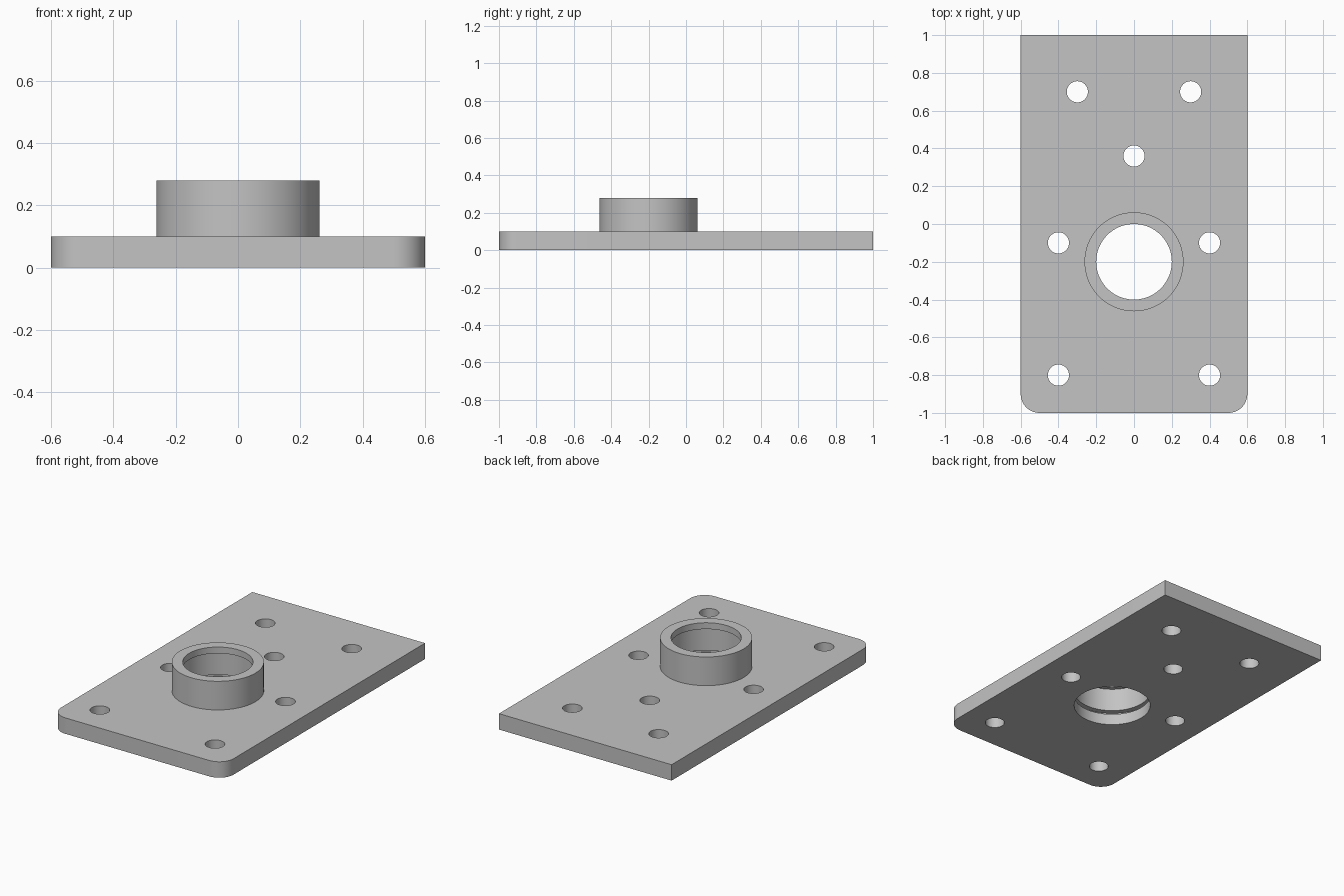
import bpy, bmesh, math

cube = bpy.data.objects.get("Cube")
if cube:
    bpy.data.objects.remove(cube, do_unlink=True)

T = 0.1                 # plate thickness
BOSS_Y = -0.2           # centre of the bearing boss
SEG = 96

grey = bpy.data.materials.new("machined_grey")
grey.use_nodes = True
colour = (0.55, 0.55, 0.55, 1)
grey.diffuse_color = colour
grey.node_tree.nodes["Principled BSDF"].inputs["Base Color"].default_value = colour


def finish(name, bm, helper=False):
    bmesh.ops.recalc_face_normals(bm, faces=bm.faces)
    mesh = bpy.data.meshes.new(name)
    bm.to_mesh(mesh)
    bm.free()
    ob = bpy.data.objects.new(name, mesh)
    bpy.context.collection.objects.link(ob)
    mesh.materials.append(grey)
    if helper:
        ob.hide_render = True
    return ob


def turned(name, profile, x, y, seg=SEG):
    """Solid of revolution from (radius, z) points, capped at both ends."""
    bm = bmesh.new()
    rings = []
    for r, z in profile:
        rings.append([bm.verts.new((x + r * math.cos(2 * math.pi * i / seg),
                                    y + r * math.sin(2 * math.pi * i / seg), z))
                      for i in range(seg)])
    for a, b in zip(rings, rings[1:]):
        for i in range(seg):
            j = (i + 1) % seg
            bm.faces.new((a[i], a[j], b[j], b[i]))
    bm.faces.new(rings[0])
    bm.faces.new(rings[-1])
    return finish(name, bm, helper=True)


def combine(target, tool, operation):
    mod = target.modifiers.new(tool.name, "BOOLEAN")
    mod.operation = operation
    mod.solver = "EXACT"
    mod.object = tool
    bpy.context.view_layer.objects.active = target
    bpy.ops.object.modifier_apply(modifier=mod.name)
    bpy.data.objects.remove(tool, do_unlink=True)


# Plate with square back corners and rounded front corners
W, L, R, STEPS = 0.6, 1.0, 0.1, 16
outline = [(W, L), (-W, L)]
for cx, start in ((-W + R, math.pi), (W - R, 1.5 * math.pi)):
    for i in range(STEPS + 1):
        a = start + 0.5 * math.pi * i / STEPS
        outline.append((cx + R * math.cos(a), -L + R + R * math.sin(a)))
bm = bmesh.new()
base = bm.faces.new([bm.verts.new((x, y, 0)) for x, y in outline])
top = bmesh.ops.extrude_face_region(bm, geom=[base])["geom"]
bmesh.ops.translate(bm, vec=(0, 0, T),
                    verts=[v for v in top if isinstance(v, bmesh.types.BMVert)])
plate = finish("flanged_bearing_plate", bm)

# Raised boss
boss = turned("boss", [(0.262, T / 2), (0.262, 0.28)], 0, BOSS_Y)
combine(plate, boss, "UNION")

# Bearing pocket from below, with retaining groove and narrower top lip
bore = turned("bore", [(0.224, -0.1), (0.224, 0.07), (0.258, 0.07), (0.258, 0.095),
                       (0.224, 0.095), (0.224, 0.24), (0.2, 0.24), (0.2, 0.4)],
              0, BOSS_Y)
combine(plate, bore, "DIFFERENCE")

# Mounting holes
holes = [(0, 0.36)]
for side in (-1, 1):
    holes += [(side * 0.3, 0.7), (side * 0.4, -0.1), (side * 0.4, -0.8)]
for n, (x, y) in enumerate(holes):
    drill = turned("drill_%d" % n, [(0.056, -0.1), (0.056, 0.2)], x, y, 48)
    combine(plate, drill, "DIFFERENCE")

# Smooth round walls, crisp edges
bpy.ops.object.select_all(action="DESELECT")
plate.select_set(True)
bpy.context.view_layer.objects.active = plate
bpy.ops.object.shade_smooth_by_angle(angle=math.radians(30))
